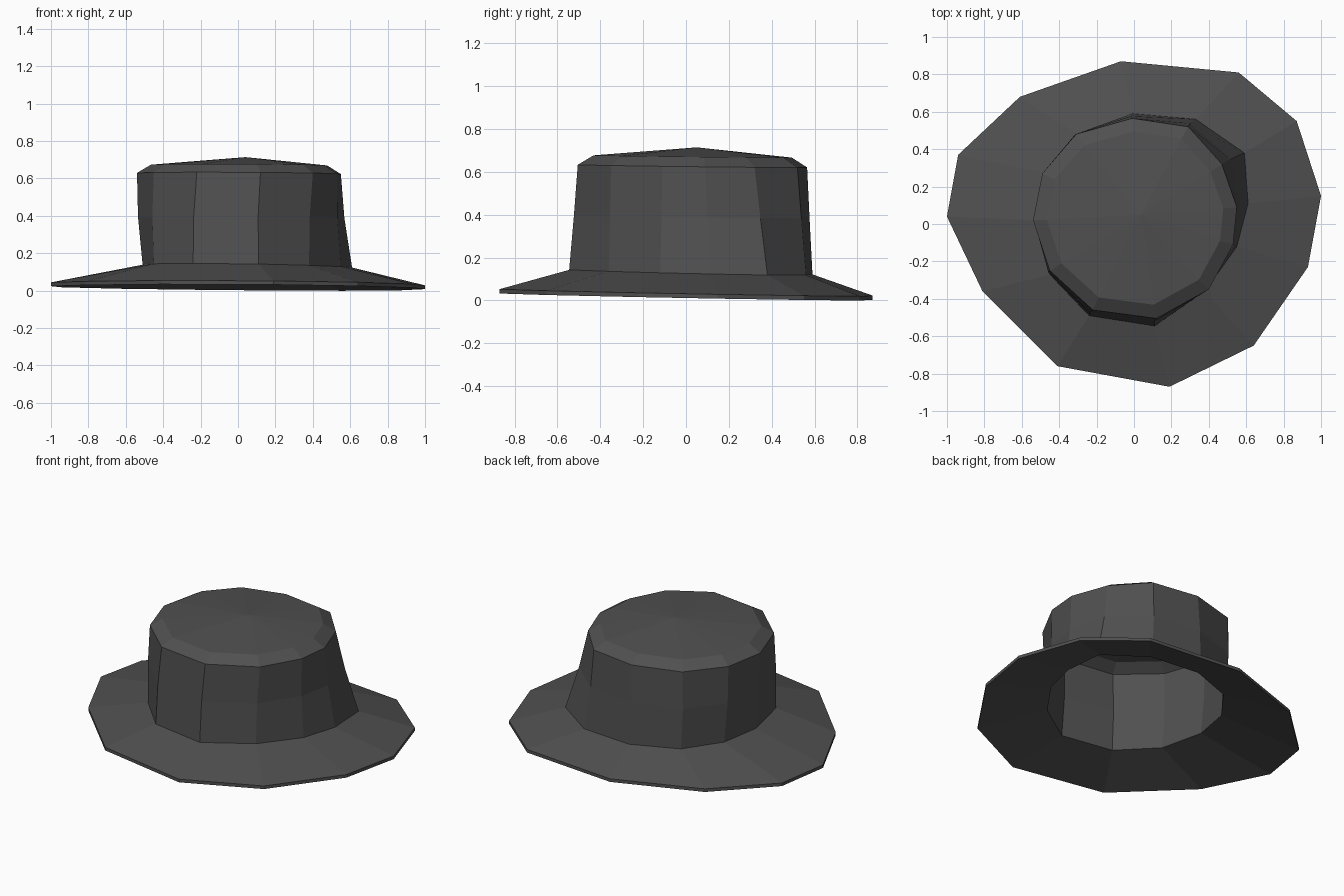
import bpy, bmesh
from mathutils import Vector

if "Cube" in bpy.data.objects:
    bpy.data.objects.remove(bpy.data.objects["Cube"])

# Hand-shaped outlines, 12 sides, anticlockwise from the back
BRIM = [(-0.07, 0.87), (-0.61, 0.68), (-0.94, 0.37), (-1.0, 0.04), (-0.81, -0.36), (-0.41, -0.76),
        (0.19, -0.87), (0.64, -0.65), (0.93, -0.23), (1.0, 0.15), (0.87, 0.55), (0.56, 0.81)]
BASE = [(-0.01, 0.59), (-0.30, 0.48), (-0.46, 0.27), (-0.51, 0.02), (-0.45, -0.27), (-0.24, -0.49),
        (0.11, -0.545), (0.38, -0.36), (0.55, -0.12), (0.61, 0.11), (0.59, 0.38), (0.33, 0.56)]
UPPER = [(-0.01, 0.565), (-0.31, 0.48), (-0.49, 0.27), (-0.54, 0.02), (-0.45, -0.25), (-0.22, -0.46),
         (0.12, -0.505), (0.40, -0.35), (0.53, -0.11), (0.55, 0.09), (0.47, 0.32), (0.29, 0.52)]


def level(outline, z, tilt_x, tilt_y):
    """Lift an outline onto a slightly tilted plane."""
    return [Vector((x, y, z + tilt_x * x + tilt_y * y)) for x, y in outline]


def scaled(outline, s, c):
    return [(c[0] + (x - c[0]) * s, c[1] + (y - c[1]) * s) for x, y in outline]


# Outer skin: brim edge, crown base, waist, shoulder, bevelled top
waist = [(b[0] * 0.45 + u[0] * 0.55 - 0.008, b[1] * 0.45 + u[1] * 0.55)
         for b, u in zip(BASE, UPPER)]
outer = [level(BRIM, 0.038, -0.007, -0.018),
         level(BASE, 0.133, -0.012, -0.02),
         level(waist, 0.39, -0.005, -0.01),
         level(UPPER, 0.627, -0.005, -0.012),
         level(scaled(UPPER, 0.865, (0.01, 0.04)), 0.672, -0.004, -0.012)]
apex = Vector((0.04, 0.05, 0.714))

# Inner skin: brim underside and hollow of the crown
T = 0.02
inner = []
for i, ring in enumerate(outer):
    s = 1.0 if i == 0 else 0.965
    c = Vector((0.03, 0.03, 0))
    inner.append([Vector((c.x + (v.x - c.x) * s, c.y + (v.y - c.y) * s, v.z - T)) for v in ring])

# Loft the whole shell
bm = bmesh.new()
rings = [[bm.verts.new(v) for v in r] for r in inner[::-1] + outer]
n = len(BRIM)
for a, b in zip(rings, rings[1:]):
    for i in range(n):
        j = (i + 1) % n
        bm.faces.new((a[i], a[j], b[j], b[i]))
for ring, tip in ((rings[0], apex - Vector((0, 0, T))), (rings[-1], apex)):
    t = bm.verts.new(tip)
    for i in range(n):
        bm.faces.new((ring[i], ring[(i + 1) % n], t))
bmesh.ops.recalc_face_normals(bm, faces=bm.faces)

mesh = bpy.data.meshes.new("hat")
bm.to_mesh(mesh)
bm.free()
hat = bpy.data.objects.new("hat", mesh)
bpy.context.collection.objects.link(hat)

# Dark felt
felt = bpy.data.materials.new("dark_felt")
felt.diffuse_color = (0.08, 0.08, 0.08, 1)
felt.use_nodes = True
felt.node_tree.nodes["Principled BSDF"].inputs["Base Color"].default_value = felt.diffuse_color
mesh.materials.append(felt)
